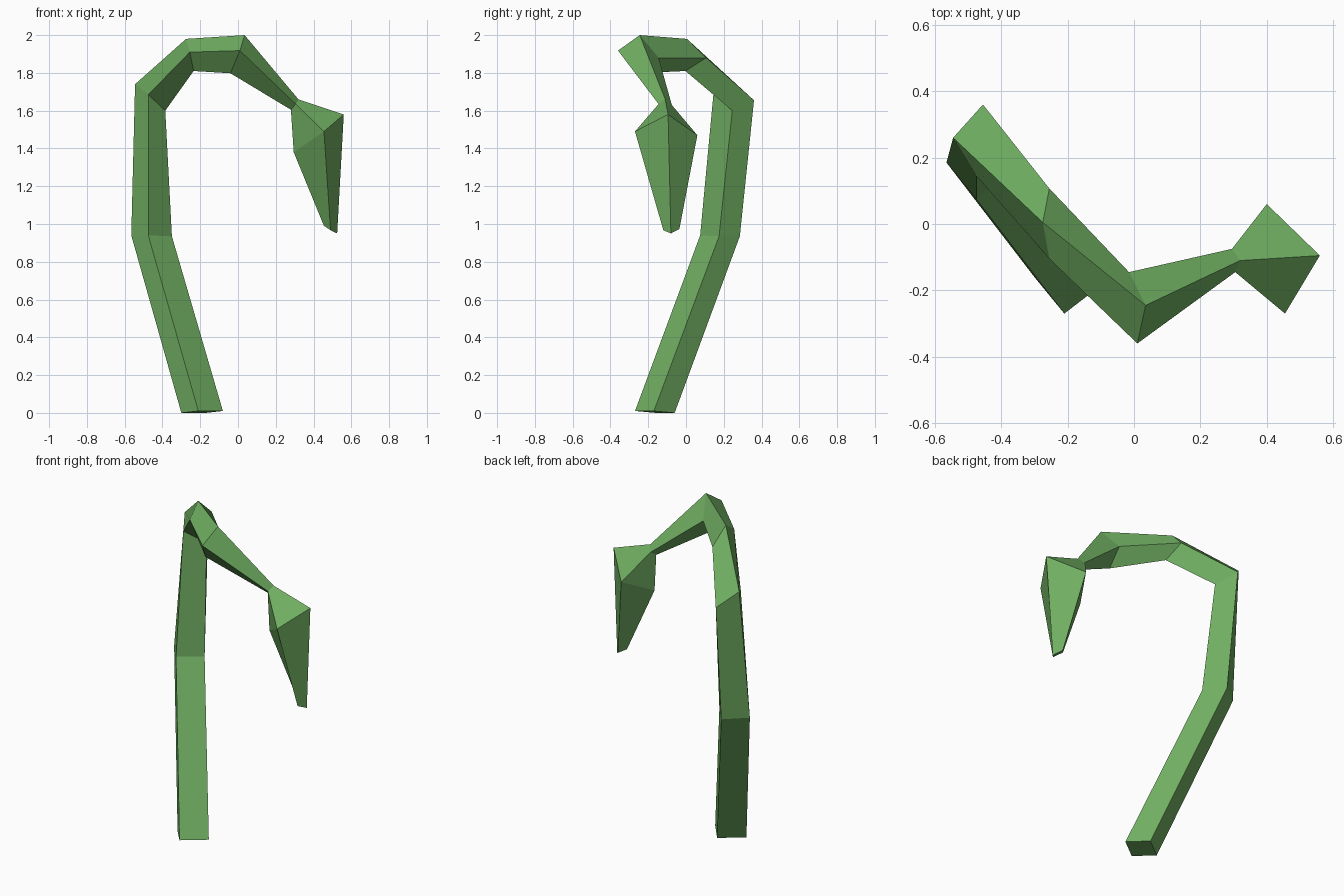
import bpy, bmesh
from mathutils import Vector

if "Cube" in bpy.data.objects:
    bpy.data.objects.remove(bpy.data.objects["Cube"])

green = bpy.data.materials.new("plant_green")
green.diffuse_color = (0.16, 0.42, 0.12, 1)
green.use_nodes = True
green.node_tree.nodes["Principled BSDF"].inputs["Base Color"].default_value = green.diffuse_color


def loft(name, rings, cap_start, cap_end):
    """Four-sided tube; each ring gives outer, front and back corners, the inner one completes the parallelogram."""
    bm = bmesh.new()
    loops = []
    for ring in rings:
        outer, front, back = map(Vector, ring)
        loops.append([bm.verts.new(p) for p in (outer, front, front + back - outer, back)])
    for a, b in zip(loops, loops[1:]):
        for i in range(4):
            j = (i + 1) % 4
            bm.faces.new((a[i], a[j], b[j], b[i]))
    if cap_start:
        bm.faces.new(loops[0])
    if cap_end:
        bm.faces.new(loops[-1])
    bmesh.ops.recalc_face_normals(bm, faces=bm.faces)
    mesh = bpy.data.meshes.new(name)
    bm.to_mesh(mesh)
    bm.free()
    mesh.materials.append(green)
    obj = bpy.data.objects.new(name, mesh)
    bpy.context.collection.objects.link(obj)
    return obj


# Thin neck shared by the stem and the bud
neck = ((0.32, -0.11, 1.66), (0.305, -0.145, 1.635), (0.295, -0.075, 1.63))

# Stem: leans back, then arches forward and over
loft("stem", [
    ((-0.30, -0.16, 0.0), (-0.21, -0.27, 0.01), (-0.17, -0.06, 0.0)),
    ((-0.565, 0.185, 0.94), (-0.475, 0.075, 0.94), (-0.44, 0.285, 0.935)),
    ((-0.545, 0.26, 1.74), (-0.475, 0.145, 1.685), (-0.455, 0.36, 1.655)),
    ((-0.275, 0.005, 1.98), (-0.255, -0.105, 1.91), (-0.255, 0.107, 1.88)),
    ((0.035, -0.245, 2.0), (0.01, -0.36, 1.918), (-0.015, -0.145, 1.88)),
    neck,
], True, False)

# Drooping bud: flares out from the neck and tapers to a small tip
loft("bud", [
    neck,
    ((0.56, -0.095, 1.58), (0.455, -0.27, 1.49), (0.40, 0.06, 1.47)),
    ((0.525, -0.08, 0.95), (0.49, -0.12, 0.967), (0.49, -0.035, 0.973)),
], False, True)
